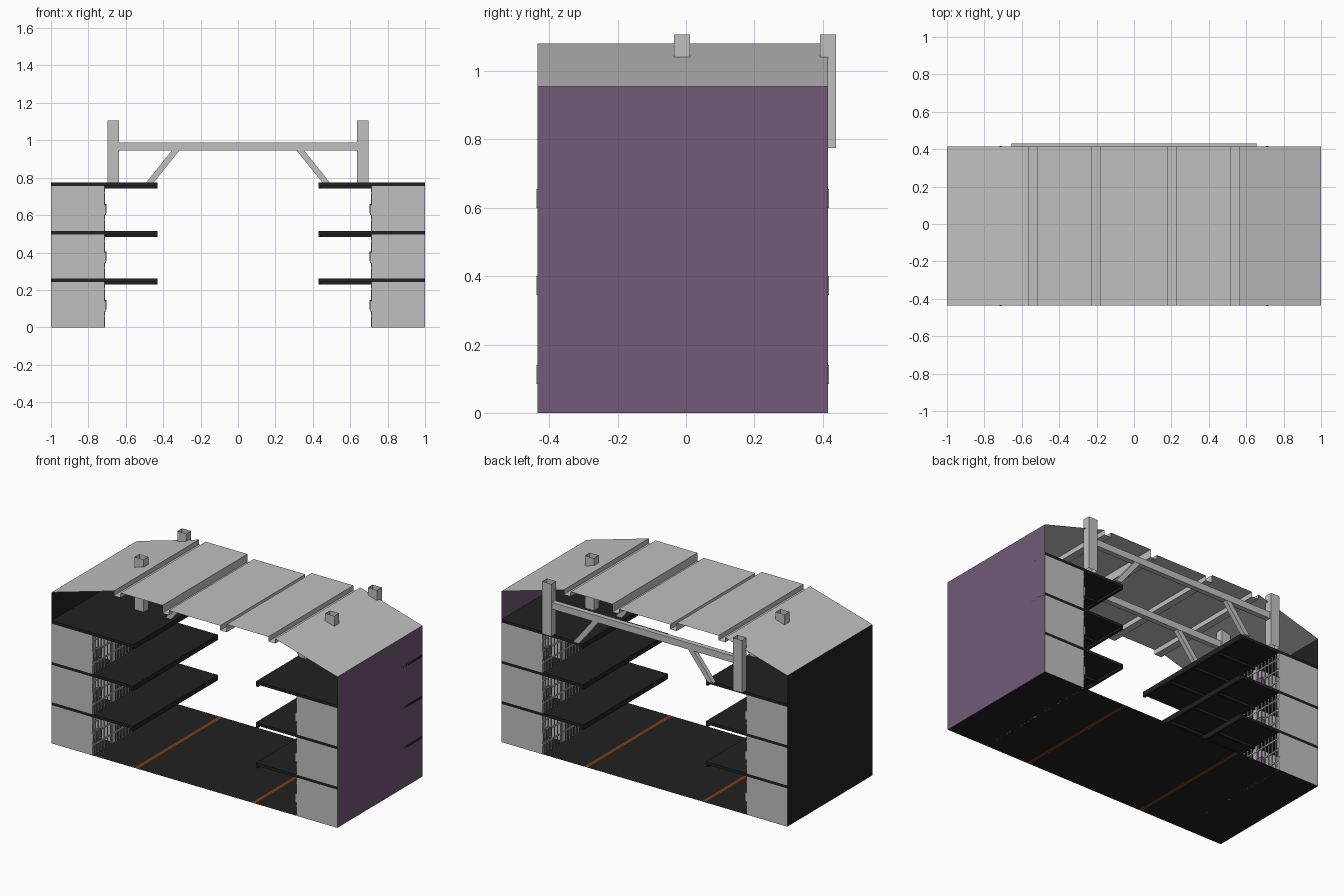
import bpy, bmesh
from mathutils import Matrix, Vector

if "Cube" in bpy.data.objects:
    bpy.data.objects.remove(bpy.data.objects["Cube"])

Y0, Y1 = -0.435, 0.415          # front and back edges of the hall
YC = (Y0 + Y1) / 2


def material(name, rgb):
    m = bpy.data.materials.new(name)
    m.diffuse_color = (*rgb, 1)
    m.use_nodes = True
    m.node_tree.nodes["Principled BSDF"].inputs["Base Color"].default_value = m.diffuse_color
    return m


GREY = material("light grey", (0.53, 0.53, 0.53))
BLACK = material("near black", (0.015, 0.015, 0.015))
PURPLE = material("dull purple", (0.17, 0.10, 0.19))
ORANGE = material("burnt orange", (0.24, 0.045, 0.005))


def finish(name, bm, mat, turn=False):
    if turn:  # half turn about the middle of the hall
        c = Vector((0, YC, 0))
        bmesh.ops.rotate(bm, cent=c, matrix=Matrix.Rotation(3.14159265, 3, 'Z'), verts=bm.verts)
    me = bpy.data.meshes.new(name)
    bm.to_mesh(me)
    bm.free()
    me.materials.append(mat)
    ob = bpy.data.objects.new(name, me)
    bpy.context.collection.objects.link(ob)
    return ob


def boxes(name, specs, mat, turn=False, open_ends=False):
    """Each spec is (x0, x1, y0, y1, z0, z1)."""
    bm = bmesh.new()
    for x0, x1, y0, y1, z0, z1 in specs:
        m = Matrix.Translation(((x0 + x1) / 2, (y0 + y1) / 2, (z0 + z1) / 2)) @ \
            Matrix.Diagonal((x1 - x0, y1 - y0, z1 - z0, 1))
        bmesh.ops.create_cube(bm, size=1, matrix=m)
    if open_ends:
        bm.normal_update()
        ends = [f for f in bm.faces if abs(f.normal.z) > 0.9]
        bmesh.ops.delete(bm, geom=ends, context='FACES')
    return finish(name, bm, mat, turn)


def sheet(name, profile, y0, y1, mat):
    """Thin sheet: an x-z profile line swept along y."""
    bm = bmesh.new()
    rows = [[bm.verts.new((x, y, z)) for x, z in profile] for y in (y0, y1)]
    for i in range(len(profile) - 1):
        bm.faces.new((rows[0][i], rows[0][i + 1], rows[1][i + 1], rows[1][i]))
    return finish(name, bm, mat)


def panels(name, quads, mat, turn=False):
    """Upright x-z panels: (x0, x1, y, z0, z1)."""
    bm = bmesh.new()
    for x0, x1, y, z0, z1 in quads:
        bm.faces.new([bm.verts.new(p) for p in
                      ((x0, y, z0), (x1, y, z0), (x1, y, z1), (x0, y, z1))])
    return finish(name, bm, mat, turn)


# Floor with two orange stripes
S0, S1 = 0.40, 0.422
for n, a, b, m in (("floor_left", -1, -S1, BLACK), ("stripe_left", -S1, -S0, ORANGE),
                   ("floor_middle", -S0, S0, BLACK), ("stripe_right", S0, S1, ORANGE),
                   ("floor_right", S1, 1, BLACK)):
    sheet(n, [(a, 0), (b, 0)], Y0, Y1, m)

# Outer side walls
sheet("wall_left", [(-1, 0), (-1, 0.955)], Y0, Y1, BLACK)
sheet("wall_right", [(1, 0.955), (1, 0)], Y0, Y1, PURPLE)

# Roof: slopes, flat panels and four sunken channels
TOP, MID, LOW = 1.08, 1.06, 1.03
half = [(0.18, MID), (0.18, LOW), (0.225, LOW), (0.225, TOP),
        (0.517, TOP), (0.517, LOW + 0.02), (0.565, LOW + 0.02), (0.565, TOP), (1, 0.955)]
sheet("roof", [(-x, z) for x, z in reversed(half)] + half, Y0, Y1, GREY)

# Cell blocks: built on the left, then turned half round for the right
WX = -0.715
LEVELS = (0.0, 0.26, 0.515)
TOPS = (0.26, 0.515, 0.775)
CELLS = 4
CW = (Y1 - Y0) / CELLS
for side, turn in (("left", False), ("right", True)):
    decks, ribs, dividers, bars, frames, locks, hinges = [], [], [], [], [], [], []
    for z0, zt in zip(LEVELS, TOPS):
        # walkway slab, edge lip and cross ribs
        decks.append((-1, -0.43, Y0, Y1, zt - 0.018, zt))
        ribs.append((-0.445, -0.43, Y0, Y1, zt - 0.032, zt - 0.017))
        for y in (-0.22, YC, 0.20):
            ribs.append((WX, -0.44, y - 0.008, y + 0.008, zt - 0.032, zt - 0.017))
        zc = zt - 0.018
        for i in range(CELLS + 1):
            y = Y0 + i * CW
            dividers.append((-1, WX, y, z0, zc))
            a, b = max(Y0, y - 0.015), min(Y1, y + 0.015)
            frames.append((WX - 0.006, WX + 0.002, a, b, z0, zc))
            if i == CELLS:
                continue
            # barred door of each cell
            for k in range(1, 7):
                yb = y + CW * k / 7
                bars.append((WX - 0.003, WX + 0.003, yb - 0.003, yb + 0.003, z0, zc))
            for f in (0.25, 0.55, 0.85):
                zb = z0 + f * (zc - z0)
                bars.append((WX - 0.004, WX + 0.004, y, y + CW, zb - 0.004, zb + 0.004))
            locks.append((WX - 0.012, WX + 0.012, y + 0.025, y + 0.075, z0 + 0.095, z0 + 0.145))
        # corner plates
        for y in (Y0, Y1):
            hinges.append((WX - 0.003, WX + 0.008, y - 0.003, y + 0.003, z0 + 0.085, z0 + 0.14))
    boxes("walkways_" + side, decks, BLACK, turn)
    boxes("walkway_ribs_" + side, ribs, BLACK, turn)
    panels("cell_dividers_" + side, dividers, GREY, turn)
    boxes("door_frames_" + side, frames, GREY, turn)
    boxes("cell_bars_" + side, bars, GREY, turn)
    boxes("corner_plates_" + side, hinges, GREY, turn)
    boxes("door_locks_" + side, locks, PURPLE, turn)


def brace(name, s, yc):
    """Slanted strut from the top walkway up to the beam."""
    bm = bmesh.new()
    outline = [(0.45, 0.775), (0.49, 0.775), (0.35, 0.95), (0.31, 0.95)]
    f = bm.faces.new([bm.verts.new((s * x, yc - 0.014, z)) for x, z in outline])
    new = bmesh.ops.extrude_face_region(bm, geom=[f])["geom"]
    bmesh.ops.translate(bm, vec=(0, 0.028, 0), verts=[v for v in new if isinstance(v, bmesh.types.BMVert)])
    bmesh.ops.recalc_face_normals(bm, faces=bm.faces)
    finish(name, bm, GREY)


# Roof frames: hollow posts, cross beam and braces
for label, yc in (("middle", -0.012), ("back", 0.4155)):
    for side, s in (("left", -1), ("right", 1)):
        x = s * 0.667
        boxes(f"post_{label}_{side}", [(x - 0.032, x + 0.032, yc - 0.0235, yc + 0.0235, 0.775, 1.107)],
              GREY, open_ends=True)
        brace(f"brace_{label}_{side}", s, yc)
    boxes("beam_" + label, [(-0.655, 0.655, yc - 0.016, yc + 0.016, 0.945, 0.987)], GREY)
